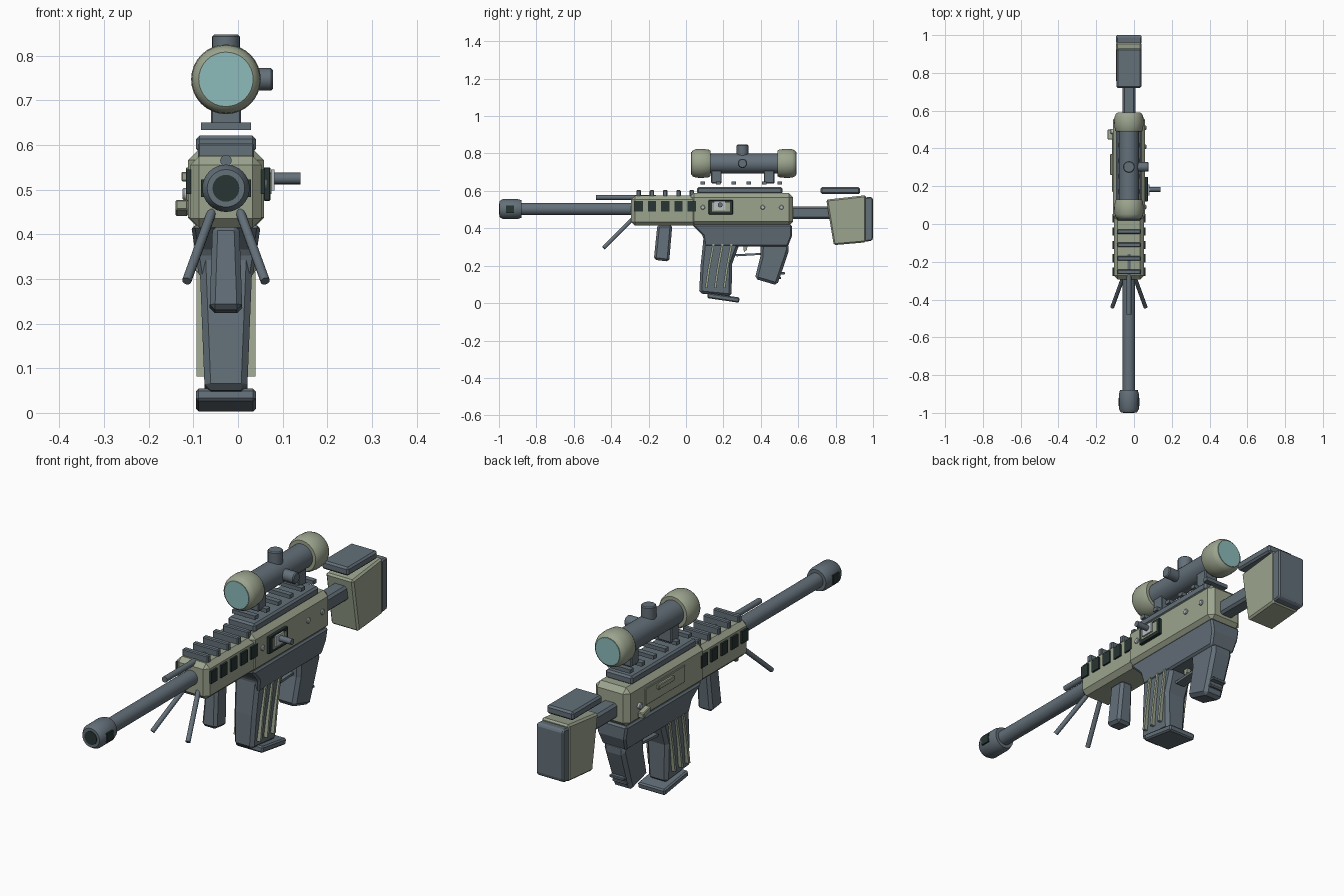
import bpy, bmesh, math
from mathutils import Vector

old = bpy.data.objects.get("Cube")
if old:
    bpy.data.objects.remove(old)

CX = -0.027          # centre plane of the model


def material(name, rgb):
    m = bpy.data.materials.new(name)
    m.use_nodes = True
    m.diffuse_color = (*rgb, 1)
    m.node_tree.nodes["Principled BSDF"].inputs["Base Color"].default_value = (*rgb, 1)
    return m


SLATE = material("slate_grey", (0.125, 0.16, 0.19))
GREEN = material("sage_green", (0.33, 0.37, 0.27))
BLACK = material("dark_green_black", (0.02, 0.035, 0.033))
LENS = material("lens_blue", (0.27, 0.5, 0.5))
LIGHT = material("light_steel", (0.5, 0.53, 0.55))


def finish(name, bm, mat, bevel=0, smooth=False):
    bmesh.ops.recalc_face_normals(bm, faces=bm.faces)
    mesh = bpy.data.meshes.new(name)
    bm.to_mesh(mesh)
    bm.free()
    ob = bpy.data.objects.new(name, mesh)
    bpy.context.collection.objects.link(ob)
    mesh.materials.append(mat)
    if bevel:
        mod = ob.modifiers.new("chamfer", 'BEVEL')
        mod.width, mod.segments = bevel, 1
        mod.limit_method = 'ANGLE'
    if smooth:
        bpy.ops.object.select_all(action='DESELECT')
        ob.select_set(True)
        bpy.context.view_layer.objects.active = ob
        bpy.ops.object.shade_smooth_by_angle(angle=math.radians(35))
    return ob


def prism(name, pts, top, mat, bevel=0, bottom=None, x=CX):
    """Side outline (y, z) extruded across x; half width runs from bottom to top."""
    bottom = top if bottom is None else bottom
    zs = [p[1] for p in pts]
    lo, hi = min(zs), max(zs)
    bm = bmesh.new()
    sides = []
    for s in (-1, 1):
        sides.append([bm.verts.new((x + s * (bottom + (top - bottom) * (z - lo) / (hi - lo)), y, z))
                      for y, z in pts])
    a, b = sides
    bm.faces.new(a)
    bm.faces.new(b)
    for i in range(len(pts)):
        j = (i + 1) % len(pts)
        bm.faces.new((a[i], a[j], b[j], b[i]))
    return finish(name, bm, mat, bevel)


def box(name, y0, y1, z0, z1, half, mat, bevel=0, x=CX):
    return prism(name, [(y0, z0), (y1, z0), (y1, z1), (y0, z1)], half, mat, bevel, x=x)


def rod(name, p, q, r, mat, sides=24, bevel=0):
    p, q = Vector(p), Vector(q)
    bm = bmesh.new()
    bmesh.ops.create_cone(bm, cap_ends=True, segments=sides, radius1=r, radius2=r, depth=(q - p).length)
    bm.transform((q - p).to_track_quat('Z', 'Y').to_matrix().to_4x4())
    bmesh.ops.translate(bm, verts=bm.verts, vec=(p + q) / 2)
    return finish(name, bm, mat, bevel, True)


def lathe(name, profile, z, mat, sides=32):
    """Rings of (y, radius) around an axis along y."""
    bm = bmesh.new()
    rings = [[bm.verts.new((CX + r * math.cos(t), y, z + r * math.sin(t)))
              for t in (2 * math.pi * i / sides for i in range(sides))] for y, r in profile]
    for a, b in zip(rings, rings[1:]):
        for i in range(sides):
            j = (i + 1) % sides
            bm.faces.new((a[i], a[j], b[j], b[i]))
    bm.faces.new(rings[0])
    bm.faces.new(rings[-1])
    return finish(name, bm, mat, 0, True)


# Barrel, muzzle and gas tube
BZ = 0.503
rod("barrel", (CX, -0.9, BZ), (CX, -0.25, BZ), 0.033, SLATE)
lathe("muzzle", [(-0.998, 0.042), (-0.98, 0.053), (-0.9, 0.053), (-0.88, 0.047)], BZ, SLATE)
rod("muzzle_bore", (CX, -1, BZ), (CX, -0.99, BZ), 0.03, BLACK)
box("muzzle_ports", -0.963, -0.92, 0.483, 0.523, 0.056, BLACK)
rod("gas_tube", (CX, -0.48, 0.565), (CX, -0.16, 0.565), 0.013, SLATE, 12)

# Handguard with dark vents and rail bars
box("handguard", -0.293, 0.06, 0.415, 0.575, 0.08, GREEN, 0.02)
for i in range(5):
    y = -0.253 + 0.071 * i
    box("handguard_vents", y - 0.022, y + 0.022, 0.49, 0.545, 0.088, BLACK)
    box("handguard_rail_bar", y - 0.012, y + 0.012, 0.57, 0.604, 0.063, SLATE, 0.004)

# Receiver and lower receiver
box("receiver", 0.02, 0.573, 0.415, 0.588, 0.085, GREEN, 0.022)
prism("lower_receiver", [(0.03, 0.42), (0.567, 0.42), (0.567, 0.36), (0.545, 0.303),
                         (0.1, 0.303), (0.09, 0.36)], 0.078, SLATE, 0.008, 0.06)

# Receiver rail with raised bars
box("receiver_rail", 0.06, 0.515, 0.583, 0.621, 0.067, SLATE, 0.008)
for i in range(6):
    y = 0.09 + 0.082 * i
    box("receiver_rail_bar", y - 0.012, y + 0.012, 0.633, 0.65, 0.056, SLATE)

# Ejection port, bolt and rivets
S = CX + 0.085
box("ejection_port_frame", 0.12, 0.25, 0.475, 0.55, 0.008, BLACK, 0.002, x=S + 0.007)
box("ejection_port_cover", 0.138, 0.235, 0.49, 0.537, 0.004, GREEN, x=S + 0.013)
box("bolt_plate", 0.15, 0.21, 0.498, 0.545, 0.004, LIGHT, x=S + 0.02)
rod("bolt_handle", (S + 0.01, 0.183, 0.525), (0.14, 0.183, 0.525), 0.013, SLATE, 16)
for y in (0.09, 0.41, 0.51):
    rod("rivet", (S - 0.01, y, 0.512), (S + 0.007, y, 0.512), 0.012, LIGHT, 16, 0.003)

# Left-hand receiver fittings
L = CX - 0.085
box("side_panel", 0.17, 0.45, 0.475, 0.55, 0.004, GREEN, 0.002, x=L)
box("side_panel_rib", 0.26, 0.37, 0.518, 0.54, 0.008, GREEN, 0.003, x=L - 0.007)
rod("selector_pivot", (L + 0.01, 0.49, 0.49), (L - 0.012, 0.49, 0.49), 0.014, LIGHT, 16, 0.003)
prism("selector_lever", [(0.447, 0.455), (0.5, 0.44), (0.5, 0.465), (0.447, 0.478)],
      0.014, GREEN, 0.003, x=L - 0.014)

# Foregrip and bipod
prism("foregrip", [(-0.153, 0.42), (-0.073, 0.42), (-0.09, 0.222), (-0.172, 0.232)],
      0.03, SLATE, 0.012, 0.037)
for s in (-1, 1):
    rod("bipod_leg", (CX + s * 0.028, -0.275, 0.46), (CX + s * 0.088, -0.44, 0.295), 0.0105, SLATE, 12)

# Magazine with side ribs and floor plate
prism("magazine", [(0.095, 0.36), (0.285, 0.36), (0.28, 0.3), (0.247, 0.21), (0.243, 0.035),
                   (0.07, 0.052), (0.078, 0.2)], 0.06, SLATE, 0.014, 0.047)
for i in range(3):
    path = [(0.147, 0.315), (0.122, 0.18), (0.108, 0.082)]
    left = [(y + 0.048 * i - 0.006, z) for y, z in path]
    right = [(y + 0.012, z) for y, z in reversed(left)]
    prism("magazine_rib", left + right, 0.066, GREEN)
prism("magazine_floor_plate", [(0.117, 0.055), (0.287, 0.03), (0.283, 0.002), (0.113, 0.027)],
      0.067, SLATE, 0.006)

# Pistol grip, trigger and guard
prism("pistol_grip", [(0.4, 0.32), (0.545, 0.32), (0.553, 0.29), (0.535, 0.235), (0.487, 0.095),
                      (0.368, 0.13), (0.398, 0.25)], 0.052, SLATE, 0.014, 0.046)
for z in (0.135, 0.16):
    box("grip_ridge", 0.46, 0.4 + 0.8 * z, z - 0.006, z + 0.006, 0.035, SLATE, 0.002)
prism("trigger_guard", [(0.25, 0.262), (0.27, 0.25), (0.4, 0.258), (0.4, 0.268), (0.275, 0.262)],
      0.022, SLATE)
prism("trigger", [(0.305, 0.31), (0.33, 0.31), (0.325, 0.285), (0.31, 0.272)], 0.01, GREEN)

# Stock
box("stock_tube", 0.55, 0.82, 0.45, 0.517, 0.034, SLATE, 0.01)
prism("stock_body", [(0.75, 0.553), (0.962, 0.577), (0.962, 0.325), (0.79, 0.31)], 0.068, GREEN, 0.008)
prism("butt_pad", [(0.955, 0.565), (0.993, 0.568), (1, 0.555), (1, 0.345), (0.993, 0.333), (0.955, 0.328)],
      0.067, SLATE, 0.006)
box("cheek_rest", 0.72, 0.93, 0.583, 0.621, 0.066, SLATE, 0.008)

# Scope
SZ = 0.747
rod("scope_tube", (CX, 0.1, SZ), (CX, 0.52, SZ), 0.053, SLATE, 32)
bell = [(0, 0.061), (0.006, 0.069), (0.022, 0.076), (0.055, 0.078), (0.09, 0.074), (0.1, 0.068)]
lathe("scope_front_bell", [(0.03 + d, r) for d, r in bell], SZ, GREEN)
lathe("scope_rear_bell", [(0.589 - d, r) for d, r in bell], SZ, GREEN)
for name, y in (("front_lens", 0.03), ("rear_lens", 0.589)):
    rod(name, (CX, y - 0.002, SZ), (CX, y + 0.002, SZ), 0.06, LENS, 32)
for y in (0.163, 0.445):
    box("scope_mount", y - 0.028, y + 0.028, 0.64, 0.72, 0.034, SLATE, 0.004)
rod("top_turret", (CX, 0.302, SZ), (CX, 0.302, 0.847), 0.031, SLATE, 24, 0.004)
rod("side_turret", (CX, 0.302, SZ), (0.078, 0.302, SZ), 0.025, SLATE, 24, 0.004)
